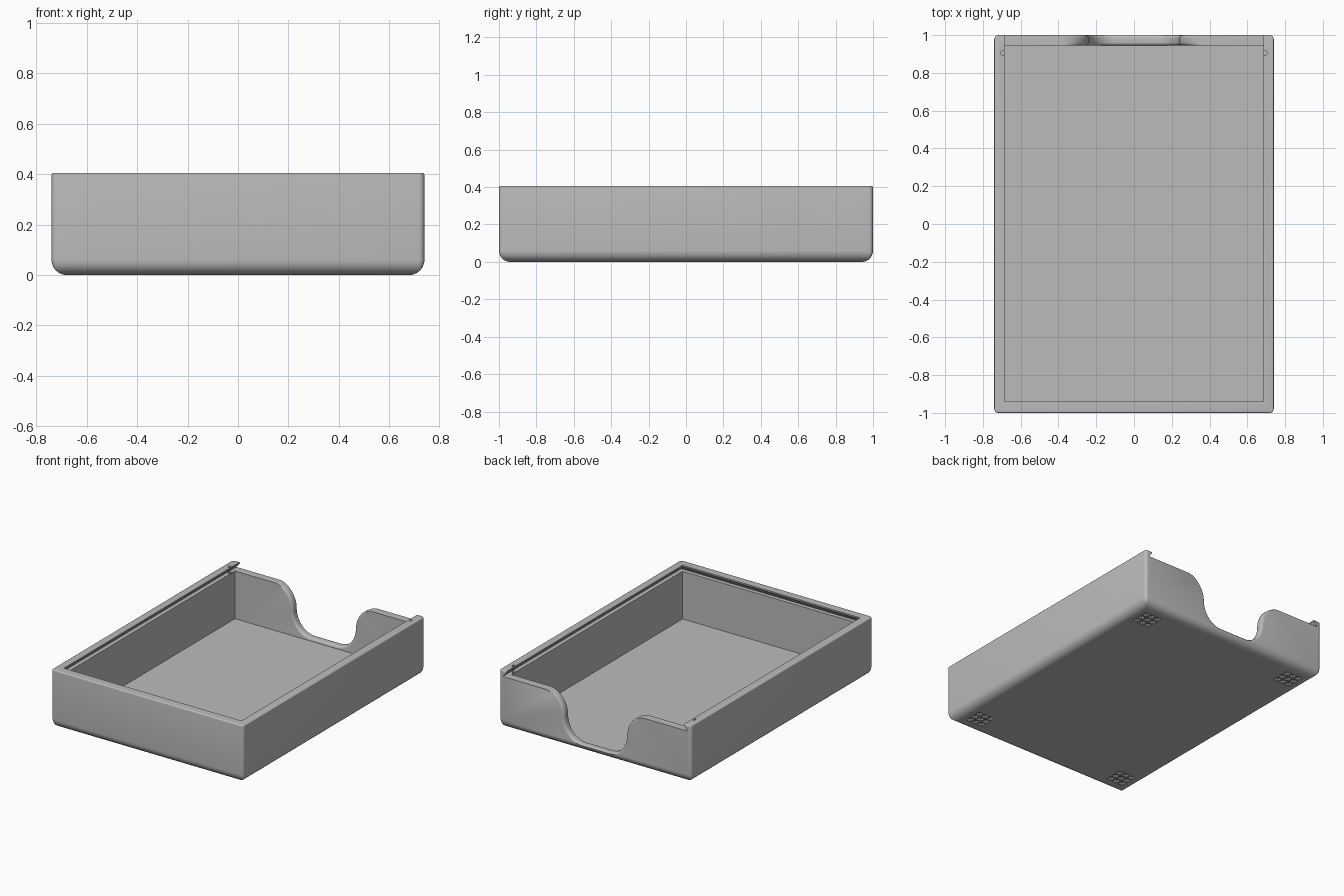
import bpy
import bmesh
from math import sin, cos, pi
from mathutils import Vector

if "Cube" in bpy.data.objects:
    bpy.data.objects.remove(bpy.data.objects["Cube"], do_unlink=True)

W, D, H = 0.74, 1.0, 0.405           # half width, half depth, height
IN_X, IN_FRONT, IN_BACK = 0.685, -0.94, 0.945
FLOOR, LEDGE = 0.03, 0.3625

grey = bpy.data.materials.new("plain grey")
grey.use_nodes = True
grey.diffuse_color = (0.5, 0.5, 0.5, 1)
grey.node_tree.nodes["Principled BSDF"].inputs["Base Color"].default_value = (0.5, 0.5, 0.5, 1)


def loft(name, rings):
    """Closed solid through a stack of rings with equal point counts."""
    bm = bmesh.new()
    loops = [[bm.verts.new(p) for p in ring] for ring in rings]
    for a, b in zip(loops, loops[1:]):
        for i in range(len(a)):
            j = (i + 1) % len(a)
            bm.faces.new((a[i], a[j], b[j], b[i]))
    bm.faces.new(loops[0][::-1])
    bm.faces.new(loops[-1])
    bmesh.ops.recalc_face_normals(bm, faces=bm.faces)
    mesh = bpy.data.meshes.new(name)
    bm.to_mesh(mesh)
    bm.free()
    mesh.materials.append(grey)
    obj = bpy.data.objects.new(name, mesh)
    bpy.context.collection.objects.link(obj)
    return obj


def rect(x, y0, y1, z):
    return [(-x, y0, z), (x, y0, z), (x, y1, z), (-x, y1, z)]


def circle(x, y, z, r, n, turn=0):
    return [(x + r * cos(turn + 2 * pi * i / n), y + r * sin(turn + 2 * pi * i / n), z)
            for i in range(n)]


def rounded_rect(inset, z):
    r = max(0.022 - inset, 0.003)
    ring = []
    for k, (sx, sy) in enumerate(((1, 1), (-1, 1), (-1, -1), (1, -1))):
        for i in range(7):
            a = k * pi / 2 + i * pi / 12
            ring.append((sx * (W - inset - r) + r * cos(a),
                         sy * (D - inset - r) + r * sin(a), z))
    return ring


# Outer body: wide bottom rounding, tight top rounding
R, T = 0.06, 0.008
angles = [i * pi / 20 for i in range(11)]
rings = [rounded_rect(R * (1 - sin(a)), R * (1 - cos(a))) for a in angles]
rings += [rounded_rect(T * (1 - cos(a)), H - T * (1 - sin(a))) for a in angles[::2]]
tray = loft("tray", rings)


def cut(cutter):
    mod = tray.modifiers.new("cut", 'BOOLEAN')
    mod.operation = 'DIFFERENCE'
    mod.solver = 'EXACT'
    mod.object = cutter
    cutter.hide_render = True
    bpy.context.view_layer.objects.active = tray
    bpy.ops.object.modifier_apply(modifier=mod.name)
    bpy.data.objects.remove(cutter, do_unlink=True)


# Cavity
cut(loft("cavity", [rect(IN_X, IN_FRONT, IN_BACK, z) for z in (FLOOR, 0.38)]))

# Dovetail lid groove, open at the back
U = 0.028
cut(loft("lid_groove", [rect(IN_X + U, IN_FRONT - U, 1.1, LEDGE),
                        rect(IN_X, IN_FRONT, 1.1, 0.396),
                        rect(IN_X, IN_FRONT, 1.1, 0.5)]))

# Finger scoop in the back wall: S-shaped sides, rounded rim
def scoop_half():
    pts = []
    top, mid, low, x0, x1, x2 = LEDGE, 0.205, 0.05, 0.38, 0.24, 0.1
    for i in range(13):
        a = i * pi / 24
        pts.append((Vector((x2 + (x1 - x2) * sin(a), mid - (mid - low) * cos(a))),
                    Vector((sin(a), -cos(a)))))
    for i in range(1, 13):
        a = i * pi / 24
        pts.append((Vector((x0 - (x0 - x1) * cos(a), mid + (top - mid) * sin(a))),
                    Vector((cos(a), -sin(a)))))
    return pts


def scoop_ring(y, grow):
    half = []
    for p, n in scoop_half():
        q = p + n * grow * min(1, (LEDGE - p.y) / 0.04)
        half.append((q.x, q.y))
    half.append((half[-1][0], 0.5))
    return [(x, y, z) for x, z in half] + [(-x, y, z) for x, z in reversed(half)]


F = 0.016
inner = [(IN_BACK + F * (1 - cos(a)), F * (1 - sin(a))) for a in angles[::2]]
outer = [(D - y + IN_BACK, g) for y, g in reversed(inner)]
profile = [(IN_BACK - 0.01, F)] + inner + outer + [(D + 0.02, F)]
cut(loft("scoop", [scoop_ring(y, g) for y, g in profile]))

# Lid catch holes through the lips
for s in (-1, 1):
    cut(loft("catch_hole", [circle(s * 0.695, 0.905, z, 0.012, 12) for z in (0.355, 0.5)]))

# Grip patches under the corners: grids of small pyramid pits
P = 0.047
for sx in (-1, 1):
    for sy in (-1, 1):
        for i in (-1, 0, 1):
            for j in (-1, 0, 1):
                x, y = sx * 0.595 + i * P, sy * 0.84 + j * P
                cut(loft("grip_pit", [circle(x, y, -0.002, 0.031, 4, pi / 4),
                                      circle(x, y, 0.013, 0.002, 4, pi / 4)]))

bpy.ops.object.select_all(action='DESELECT')
tray.select_set(True)
bpy.context.view_layer.objects.active = tray
bpy.ops.object.shade_smooth_by_angle(angle=pi / 6)
